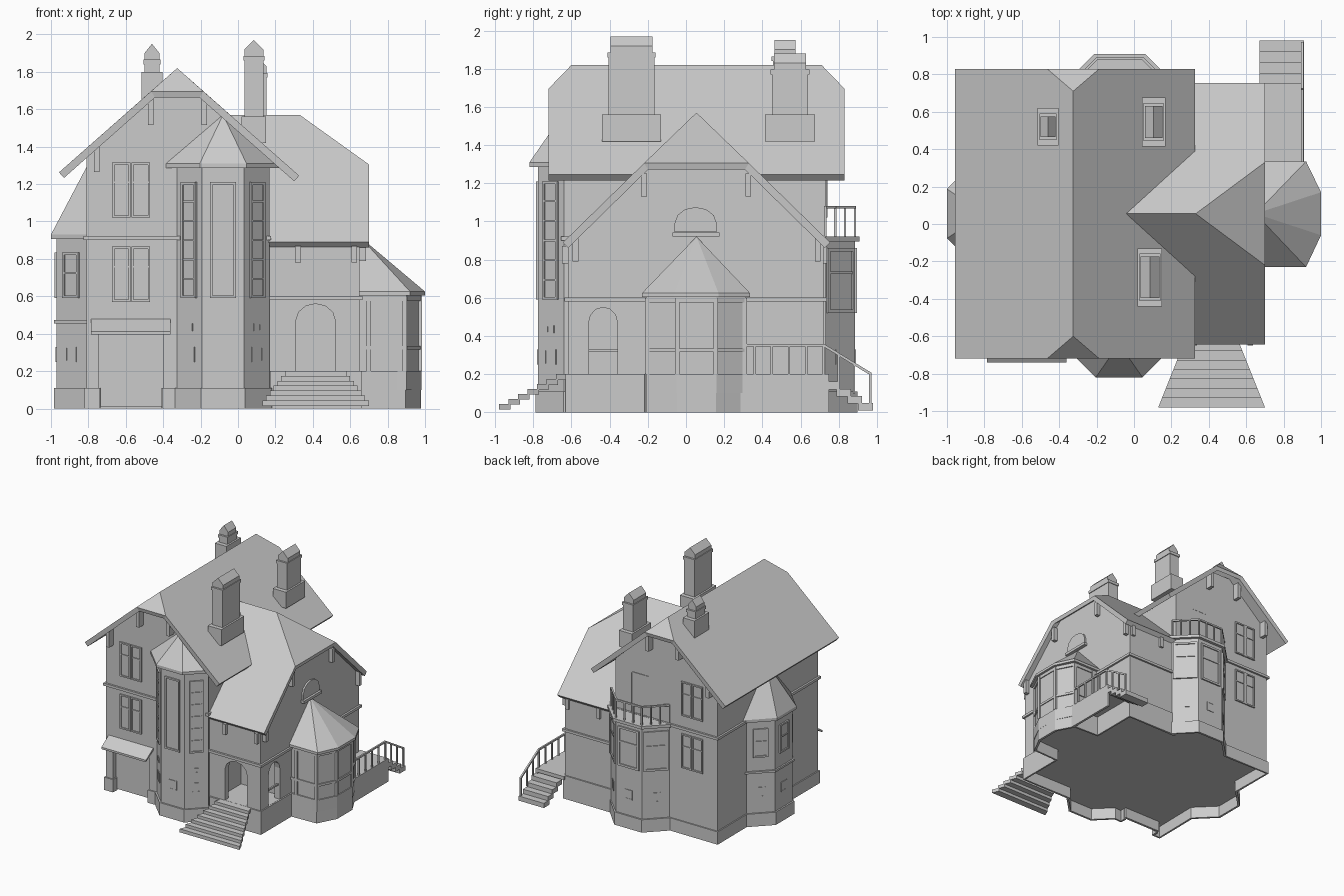
import bpy, bmesh, math
from mathutils import Matrix, Vector

if "Cube" in bpy.data.objects:
    bpy.data.objects.remove(bpy.data.objects["Cube"])

I = Matrix.Identity(4)


def make(name, verts, faces, M=I):
    me = bpy.data.meshes.new(name)
    me.from_pydata([M @ Vector(v) for v in verts], [], faces)
    bm = bmesh.new()
    bm.from_mesh(me)
    bmesh.ops.recalc_face_normals(bm, faces=bm.faces)
    bm.to_mesh(me)
    bm.free()
    ob = bpy.data.objects.new(name, me)
    bpy.context.collection.objects.link(ob)
    return ob


def loft(name, a, b, M=I):
    n = len(a)
    sides = [(i, (i + 1) % n, (i + 1) % n + n, i + n) for i in range(n)]
    return make(name, a + b, [tuple(range(n)), tuple(range(n, 2 * n))] + sides, M)


def prism(name, pts, z0, z1):
    return loft(name, [(x, y, z0) for x, y in pts], [(x, y, z1) for x, y in pts])


def wall(name, prof, y0, y1, M=I):
    """upright profile (u, z) extruded in depth"""
    return loft(name, [(u, y0, z) for u, z in prof], [(u, y1, z) for u, z in prof], M)


def ribbon(name, pts, z1, t=.02):
    """standing strip along an open path, for the hollow plinth"""
    n = len(pts)
    ob = make(name, [(x, y, z) for z in (0, z1) for x, y in pts], [(i, i + 1, n + i + 1, n + i) for i in range(n - 1)])
    m = ob.modifiers.new('thick', 'SOLIDIFY')
    m.thickness, m.offset = t, 0


def boxes(name, items, M=I):
    vs, fs = [], []
    for x0, x1, y0, y1, z0, z1 in items:
        n = len(vs)
        vs += [(x, y, z) for x in (x0, x1) for y in (y0, y1) for z in (z0, z1)]
        fs += [tuple(n + k for k in f) for f in
               ((0, 1, 3, 2), (4, 6, 7, 5), (0, 4, 5, 1), (2, 3, 7, 6), (0, 2, 6, 4), (1, 5, 7, 3))]
    return make(name, vs, fs, M)


def bars(name, segs, r=.007):
    for p, q in segs:
        p, q = Vector(p), Vector(q)
        M = Matrix.Translation(p) @ (q - p).to_track_quat('Z', 'X').to_matrix().to_4x4()
        boxes(name, [(-r, r, -r, r, 0, (q - p).length)], M)


def frame(p, q):
    """wall frame from p to q: u along the wall, -y outward"""
    a = math.atan2(q[1] - p[1], q[0] - p[0])
    return Matrix.Translation(((p[0] + q[0]) / 2, (p[1] + q[1]) / 2, 0)) @ Matrix.Rotation(a, 4, 'Z')


def cut(ob, cutter):
    m = ob.modifiers.new('cut', 'BOOLEAN')
    m.operation, m.solver, m.object = 'DIFFERENCE', 'EXACT', cutter
    bpy.context.view_layer.objects.active = ob
    bpy.ops.object.modifier_apply(modifier=m.name)


def window(name, M, u, z0, z1, w, cols=1, rows=(), t=.014, d=.012):
    a, b = u - w / 2, u + w / 2
    it = [(a, a + t, -d, .01, z0, z1), (b - t, b, -d, .01, z0, z1),
          (a, b, -d, .01, z0, z0 + t), (a, b, -d, .01, z1 - t, z1), (a, b, -.003, .01, z0, z1)]
    it += [(a + w * i / cols - t / 2, a + w * i / cols + t / 2, -d, .01, z0, z1) for i in range(1, cols)]
    it += [(a, b, -d + .002, .01, z0 + (z1 - z0) * r - t / 3, z0 + (z1 - z0) * r + t / 3) for r in rows]
    boxes(name, it, M)


def rect(x0, x1, y0, y1, o=0.):
    return [(x0 - o, y0 - o), (x1 + o, y0 - o), (x1 + o, y1 + o), (x0 - o, y1 + o)]


def arch(c, w, z0, zs, zt, n=6):
    return [(c - w / 2, z0), (c + w / 2, z0)] + [
        (c + w / 2 * math.cos(math.pi * i / n), zs + (zt - zs) * math.sin(math.pi * i / n)) for i in range(n + 1)]


def bay_pts(F, h, d):
    loc = [(-h - d, 0), (-h, -d), (h, -d), (h + d, 0)]
    return [tuple((F @ Vector((x, y, 0)))[:2]) for x, y in loc]


def bay(name, F, h, d, z1):
    pts = bay_pts(F, h, d)
    prism(name + '_wall', pts, .1, z1)
    return [frame(pts[i], pts[i + 1]) for i in range(3)]


def cone_roof(name, pts, z, apex, lip=.025):
    prism(name + '_eave', pts, z - lip, z)
    n = len(pts)
    make(name, [(x, y, z) for x, y in pts] + [apex],
         [tuple(range(n))] + [(i, (i + 1) % n, n) for i in range(n)])


def roof(name, verts, faces):
    ob = make(name, verts, faces)
    for p in ob.data.polygons:
        if p.normal.z < 0:
            p.flip()
    m = ob.modifiers.new('thick', 'SOLIDIFY')
    m.thickness, m.offset = .04, -1


FRONT, BACK = frame((0, -.64), (.001, -.64)), frame((0, .73), (-.001, .73))
LEFT, RIGHT = frame((-.81, .001), (-.81, 0)), frame((.65, 0), (.65, .001))
TOWER = FRONT @ Matrix.Translation((-.08, 0, 0))
LBAY = LEFT @ Matrix.Translation((-.055, 0, 0))
BBAY = BACK @ Matrix.Translation((.075, 0, 0))
sun = lambda o: [(.62, -.21 - o), (.90 + o, -.21 - o), (.98 + o, -.05 - o / 2), (.98 + o, .16 + o / 2), (.90 + o, .315 + o), (.62, .315 + o)]

# hollow plinth, open below, broken at the garage
ribbon('plinth_front', [(-.40, -.59), (-.40, -.644)] + bay_pts(TOWER, .114, .139) + [(.17, -.62)], .11)
ribbon('plinth_back', [(.17, .734)] + bay_pts(BBAY, .127, .159) + [(-.814, .734)] + bay_pts(LBAY, .122, .164)
       + [(-.814, -.644), (-.745, -.644), (-.745, -.59)], .11)
ribbon('plinth_wing', [(.17, -.624), (.654, -.624), (.654, -.21)] + sun(-.01)[1:5] + [(.654, .315), (.654, .724), (.17, .724)], .2)

# main gabled block with band and garage recess
body = wall('main_walls', [(-.81, .1), (.16, .1), (.16, 1.354), (-.225, 1.696), (-.425, 1.696), (-.81, 1.354)], -.64, .73)
prism('main_band', rect(-.81, .16, -.64, .73, .016), .9, .922)
garage = boxes('garage_cutter', [(-.745, -.40, -.8, -.59, 0, .41)])
cut(body, garage)
boxes('garage_door', [(-.75, -.395, -.595, -.575, .01, .41)])
wall('garage_awning', [(-.74, .395), (-.63, .465), (-.63, .485), (-.74, .412)], -.36, -.785,
     Matrix(((0, 1, 0, 0), (1, 0, 0, 0), (0, 0, 1, 0), (0, 0, 0, 1))))

# main roof with clipped gables
rx, y0, y1 = -.325, -.72, .83
side = lambda s, e: [(rx + s * .14, y0, 1.696), (rx + s * e, y0, 1.82 - e * .882), (rx + s * e, y1, 1.82 - e * .882), (rx + s * .14, y1, 1.696)]
roof('main_roof', [(rx, y0 + .12, 1.82), (rx, y1 - .12, 1.82)] + side(1, .652) + side(-1, .632),
     [(0, 2, 3, 4, 5, 1), (1, 9, 8, 7, 6, 0), (0, 6, 2), (1, 5, 9)])

# side wing with open porch
wing = wall('wing_walls', [(-.62, .1), (.72, .1), (.72, .875), (.275, 1.315), (-.165, 1.315), (-.62, .875)], .65, 0, RIGHT)
prism('wing_band', rect(.1, .65, -.62, .72, .016), .58, .602)
cutters = [garage,
           boxes('porch_room_cutter', [(.24, .60, -.57, -.3, .201, .575)]),
           wall('front_arch_cutter', arch(.415, .21, .201, .47, .56), -.75, -.5),
           wall('side_arch_cutter', arch(-.435, .15, .201, .47, .55), -.1, .12, RIGHT)]
for c in cutters[1:]:
    cut(wing, c)
for c in cutters:
    bpy.data.objects.remove(c)
bars('porch_rail', [((.63, -.51, .325), (.63, -.36, .325))])

# wing roof, half-hipped at the outer end
wy = .055
half = lambda s: [(.70, wy + s * .275, 1.305), (.70, wy + s * .70, .89), (.15, wy + s * .70, .89)]
roof('wing_roof', [(-.04, wy, 1.57), (.33, wy, 1.57)] + half(-1) + half(1),
     [(0, 4, 3, 2, 1), (1, 5, 6, 7, 0), (1, 2, 5)])

# front stair tower
for i, f in enumerate(bay('tower', TOWER, .112, .135, 1.285)):
    panes = [k / 6 for k in range(1, 6)] if i != 1 else []
    window('tower_window', f, 0, .59, 1.21, (.11, .14, .11)[i], 1, panes)
    window('tower_cellar_window', f, 0, .25, .33, .08, t=.006, d=.005)
    if i != 1:
        window('tower_vent', f, 0, .415, .455, .05, t=.006, d=.005)
cone_roof('tower_roof', bay_pts(TOWER, .125, .18), 1.31, (-.08, -.64, 1.57))

# left bay
for f in bay('left_bay', LBAY, .12, .16, .91):
    window('left_bay_window', f, 0, .59, .835, .12, 1, [.55])
    window('left_bay_cellar_window', f, 0, .25, .33, .075, t=.006, d=.005)
prism('left_bay_band', bay_pts(LBAY, .127, .173), .455, .472)
cone_roof('left_bay_roof', bay_pts(LBAY, .132, .19), .93, (-.80, .055, 1.31))

# back bay with balcony
for f in bay('back_bay', BBAY, .125, .155, .9):
    window('back_bay_window', f, 0, .52, .86, .2, 1, [.62], .018)
    window('back_bay_cellar_window', f, 0, .25, .33, .07, t=.006, d=.005)
prism('balcony_slab', bay_pts(BBAY, .135, .18), .895, .92)
pts = bay_pts(BBAY, .122, .155)
for p, q in zip(pts, pts[1:]):
    bars('balcony_rail', [((*p, 1.075), (*q, 1.075))])
    for k in range(4):
        c = [p[j] + (q[j] - p[j]) * k / 3 for j in (0, 1)]
        bars('balcony_post', [((*c, .91), (*c, 1.08))], .006)
window('balcony_door', BACK, .075, .92, 1.27, .17, t=.006, d=.005)

# gable windows front and back
for M, u in ((FRONT, -.572), (BACK, .572)):
    for z in (.57, 1.02):
        for s in (-1, 1):
            window('gable_window', M, u + s * .052, z, z + .295, .1, 1, [.64], .012)

# eave brackets
for M, s in ((FRONT, 1), (BACK, -1)):
    for u, z in ((-.755, 1.265), (-.468, 1.515), (-.18, 1.515)):
        boxes('gable_bracket', [(s * u - .015, s * u + .015, -.06, .01, z, z + .14)], M)
    for u in (.32, .62):
        boxes('wing_bracket', [(s * u - .015, s * u + .015, -.01, .03, .78, .87)], M)
for u, z in ((-.58, .79), (-.22, 1.13), (.325, 1.13), (.69, .79)):
    boxes('wing_gable_bracket', [(u - .015, u + .015, -.035, .01, z, z + .12)], RIGHT)

# attic arch window
wall('attic_window', arch(.05, .22, .945, .99, 1.075, 6), -.014, .01, RIGHT)
boxes('attic_sill', [(-.07, .175, -.03, .01, .92, .943)], RIGHT)

# right sun room
prism('sun_room_base', sun(0), .1, .2)
prism('sun_room_glass', sun(-.008), .2, .6)
for z0, z1 in ((.315, .335), (.575, .605)):
    prism('sun_room_band', sun(0), z0, z1)
for x, y in sun(-.008)[1:5] + [(.70, -.202), (.70, .307)]:
    boxes('sun_room_post', [(x - .012, x + .012, y - .012, y + .012, .2, .6)])
cone_roof('sun_room_roof', sun(.02), .625, (.65, wy, .92), .022)

# back terrace, steps and railing
boxes('terrace', [(.64, .91, .28, .75, .17, .2), (.89, .91, .28, .75, 0, .19)])
boxes('terrace_steps', [(.67, .91, .73 + .0575 * i, .75 + .0575 * (i + 1), .12 - .037 * i, .16 - .037 * i) for i in range(4)])
bars('terrace_rail', [((.9, .31, .352), (.9, .72, .352)), ((.9, .72, .352), (.9, .97, .2))])
for y in (.36, .45, .54, .63, .72, .80, .88, .965):
    top = .352 - max(0, y - .72) * .61
    bars('terrace_post', [((.9, y, top - .155), (.9, y, top))], .006)

# flared front steps
edge = lambda t: (-.68 - .3 * t, .165 + .12 * t)
for i in range(7):
    (ya, wa), (yb, wb) = edge((i - 1.2) / 6), edge(i / 6)
    prism('front_step', [(.415 - wa, ya), (.415 - wb, yb), (.415 + wb, yb), (.415 + wa, ya)], .17 - .026 * i, .2 - .026 * i)

# chimneys: base, shaft, collar and ridged cap
for x, y, w, d, h, zb in ((.085, -.285, .1, .24, 1.97, 1.56), (.105, .545, .095, .19, 1.88, 1.56), (-.46, .52, .08, .13, 1.95, 1.80)):
    hw, hd = w / 2, d / 2
    boxes('chimney', [(x - hw - .015, x + hw + .015, y - hd - .035, y + hd + .035, 1.42, zb),
                      (x - hw, x + hw, y - hd, y + hd, zb - .01, h - .1),
                      (x - hw - .006, x + hw + .006, y - hd - .006, y + hd + .006, h - .11, h - .085)])
    wall('chimney_cap', [(x - hw, h - .09), (x + hw, h - .09), (x + hw, h - .05), (x, h), (x - hw, h - .05)],
         y - hd + .01, y + hd - .01)
